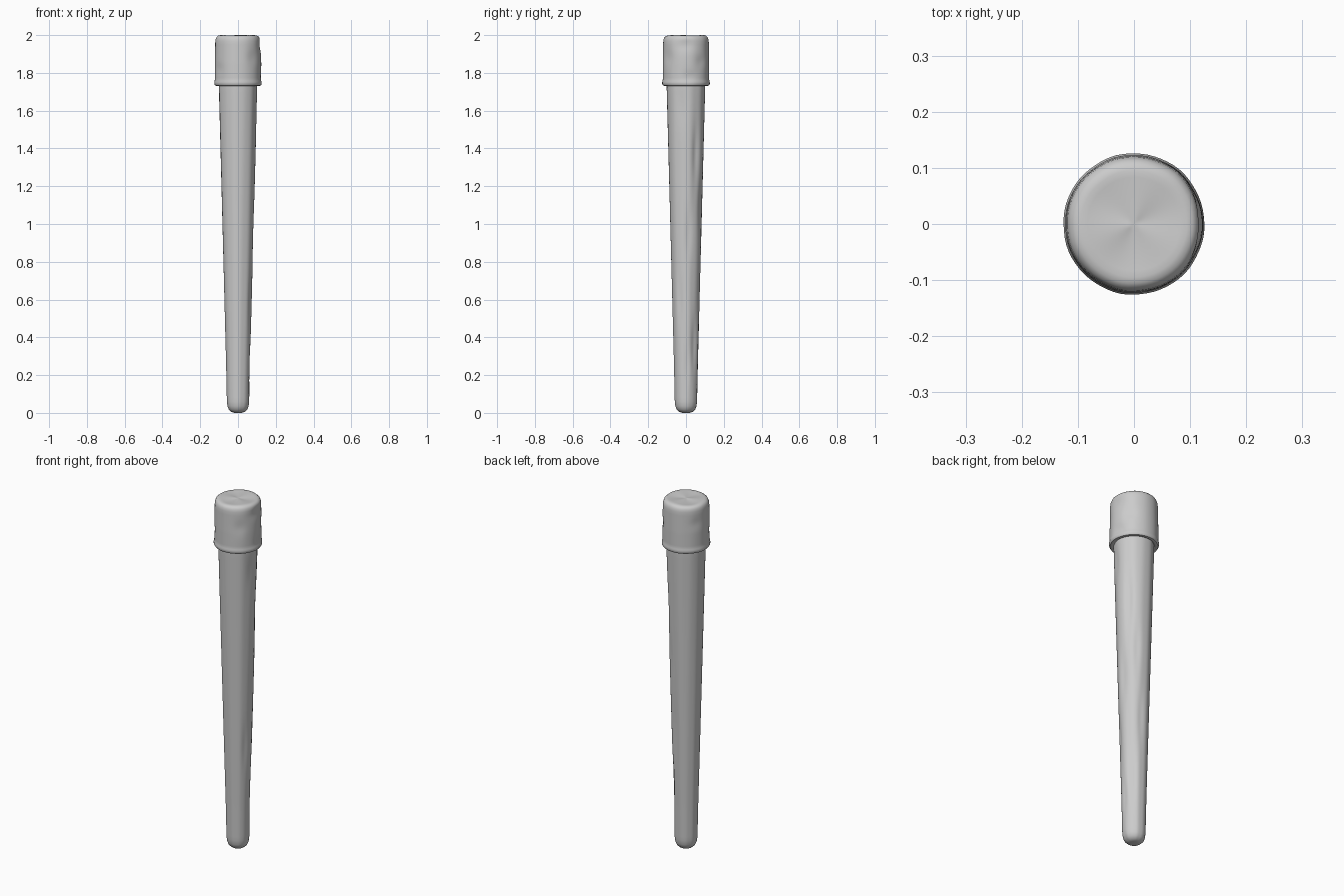
import bpy, bmesh, math

if "Cube" in bpy.data.objects:
    bpy.data.objects.remove(bpy.data.objects["Cube"])

SEGMENTS = 64


def resample(profile, step):
    """Add evenly spaced rings along a (radius, z) profile."""
    rings = [profile[0]]
    for (r0, z0), (r1, z1) in zip(profile, profile[1:]):
        n = max(1, math.ceil(math.hypot(r1 - r0, z1 - z0) / step))
        rings += [(r0 + (r1 - r0) * i / n, z0 + (z1 - z0) * i / n) for i in range(1, n + 1)]
    return rings


def dent_depth(dents, angle, z):
    """Sum of soft oval dents: angle in degrees, height, angular width, half height, depth."""
    total = 0
    for a, h, width, half, depth in dents:
        da = (math.degrees(angle) - a + 180) % 360 - 180
        total += depth * math.exp(-(da / width) ** 2 - ((z - h) / half) ** 2)
    return total


def lathe(name, profile, step, dents, flute=0.0, top_wave=0.0):
    bm = bmesh.new()
    loops = []
    for r, z in resample(profile, step):
        if r < 1e-5:
            loops.append([bm.verts.new((0, 0, z))])
            continue
        loop = []
        for i in range(SEGMENTS):
            a = math.tau * i / SEGMENTS
            grain = flute * (math.sin(7 * a + 0.8 * z) + 0.6 * math.sin(12 * a - 1.3 * z))
            rr = r * (1 + grain) - dent_depth(dents, a, z) * min(1, r / 0.05)
            dz = 0
            if z > 1.98:
                dz = -top_wave * (1 + math.sin(3 * a + 0.5)) * r * (0.12 - r) / 0.0036
            loop.append(bm.verts.new((rr * math.cos(a), rr * math.sin(a), z + dz)))
        loops.append(loop)
    for lo, hi in zip(loops, loops[1:]):
        for i in range(SEGMENTS):
            j = (i + 1) % SEGMENTS
            if len(lo) == 1:
                bm.faces.new((lo[0], hi[j], hi[i]))
            elif len(hi) == 1:
                bm.faces.new((lo[i], lo[j], hi[0]))
            else:
                bm.faces.new((lo[i], lo[j], hi[j], hi[i]))
    mesh = bpy.data.meshes.new(name)
    bm.to_mesh(mesh)
    bm.free()
    obj = bpy.data.objects.new(name, mesh)
    bpy.context.collection.objects.link(obj)
    bpy.ops.object.select_all(action='DESELECT')
    obj.select_set(True)
    bpy.context.view_layer.objects.active = obj
    bpy.ops.object.shade_smooth_by_angle(angle=math.radians(40))
    return obj


# Tapered shaft with a rounded foot and worn gouges on its right side
shaft_dents = [
    (35, 1.38, 12, 0.14, 0.007), (10, 0.95, 12, 0.13, 0.006),
    (40, 0.36, 14, 0.14, 0.006), (5, 0.25, 12, 0.10, 0.004),
    (-12, 1.62, 12, 0.10, 0.005), (-25, 0.60, 12, 0.12, 0.004),
    (60, 1.10, 12, 0.12, 0.004), (75, 0.70, 12, 0.15, 0.004),
]
lathe("tapered_shaft",
      [(0, 0.004), (0.018, 0.0), (0.036, 0.006), (0.049, 0.018), (0.056, 0.036),
       (0.059, 0.06), (0.063, 0.25), (0.083, 1.0), (0.102, 1.72), (0.102, 1.745)],
      0.025, shaft_dents, flute=0.008)

# Thick cap with a small lower lip, rounded rim and uneven top
cap_dents = [
    (0, 1.95, 22, 0.035, 0.008), (10, 1.78, 18, 0.03, 0.005),
    (-50, 1.88, 15, 0.04, 0.004), (150, 1.90, 15, 0.03, 0.003),
    (215, 1.82, 14, 0.03, 0.003), (40, 1.86, 14, 0.03, 0.004),
]
lathe("cap",
      [(0.098, 1.737), (0.112, 1.731), (0.121, 1.733), (0.126, 1.741), (0.126, 1.75),
       (0.123, 1.765), (0.123, 1.85), (0.121, 1.96), (0.119, 1.978), (0.114, 1.99),
       (0.106, 1.997), (0.095, 2.0), (0, 1.997)],
      0.012, cap_dents, flute=0.003, top_wave=0.002)
